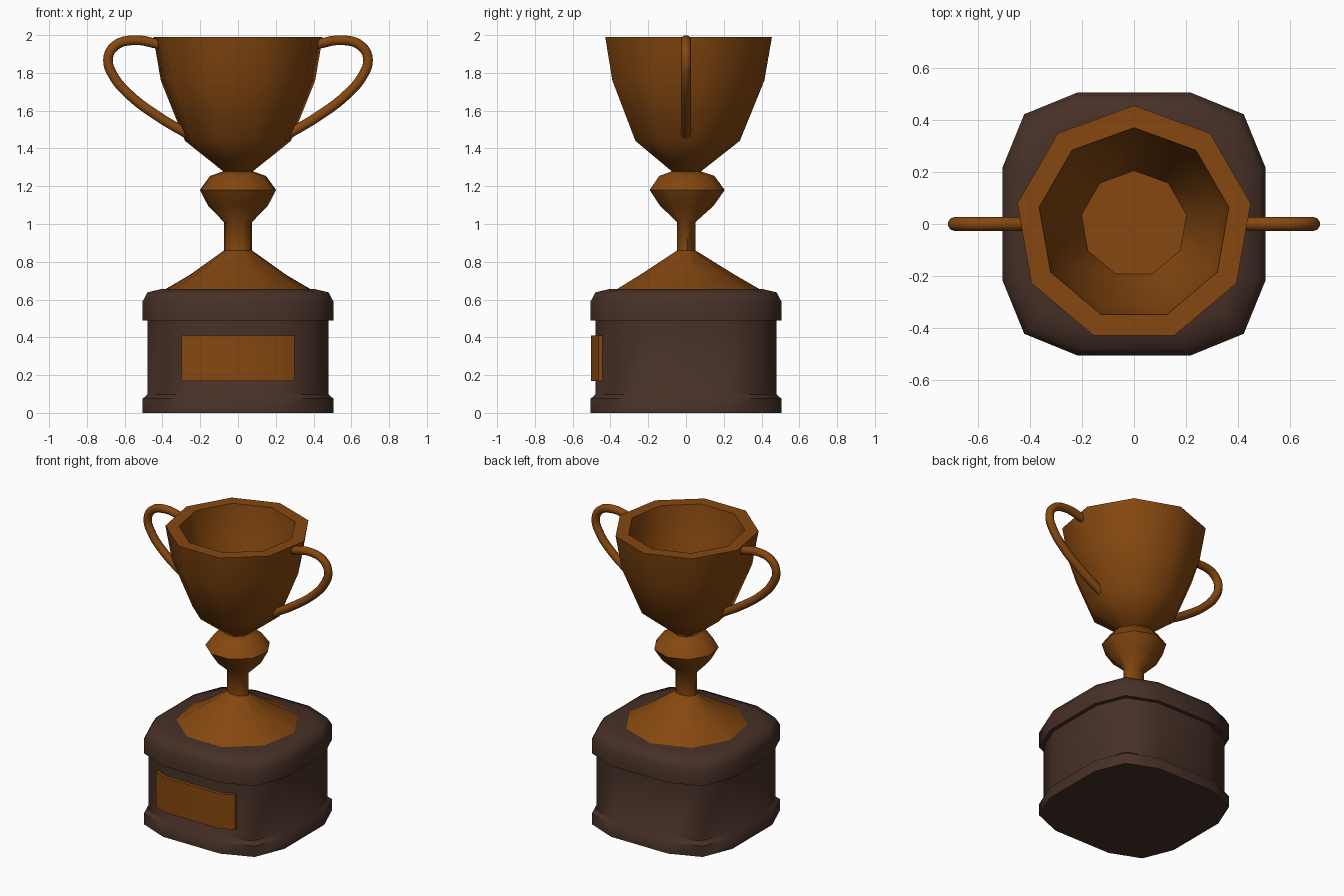
import bpy, bmesh, math

if "Cube" in bpy.data.objects:
    bpy.data.objects.remove(bpy.data.objects["Cube"])


def material(name, rgb):
    m = bpy.data.materials.new(name)
    m.diffuse_color = (*rgb, 1)
    m.use_nodes = True
    m.node_tree.nodes["Principled BSDF"].inputs["Base Color"].default_value = m.diffuse_color
    return m


bronze = material("bronze", (0.235, 0.064, 0.005))
wood = material("dark wood", (0.062, 0.030, 0.020))


def add_object(name, mesh, mat, angle=50):
    mesh.materials.clear()
    mesh.materials.append(mat)
    mesh.shade_smooth()
    mesh.set_sharp_from_angle(angle=math.radians(angle))
    ob = bpy.data.objects.new(name, mesh)
    bpy.context.collection.objects.link(ob)
    return ob


def stack(name, rings, mat, angle=50):
    """Join rings of 3D points with quads and cap both ends."""
    bm = bmesh.new()
    loops = [[bm.verts.new(p) for p in ring] for ring in rings]
    n = len(loops[0])
    for a, b in zip(loops, loops[1:]):
        for i in range(n):
            j = (i + 1) % n
            bm.faces.new((a[i], a[j], b[j], b[i]))
    bm.faces.new(loops[0][::-1])
    bm.faces.new(loops[-1])
    bmesh.ops.recalc_face_normals(bm, faces=bm.faces)
    mesh = bpy.data.meshes.new(name)
    bm.to_mesh(mesh)
    bm.free()
    return add_object(name, mesh, mat, angle)


def nonagon(rx, z, ry=None):
    ry = rx if ry is None else ry
    angles = [math.radians(90 + 40 * k) for k in range(9)]
    return [(rx * math.cos(a), ry * math.sin(a), z) for a in angles]


def round_square(h, z):
    """Twelve-sided rounded square of half width h."""
    quarter = [(1, -0.43), (1, 0.43), (0.835, 0.835)]
    pts = []
    for k in range(4):
        c, s = round(math.cos(k * math.pi / 2)), round(math.sin(k * math.pi / 2))
        pts += [(h * (x * c - y * s), h * (x * s + y * c), z) for x, y in quarter]
    return pts


# wooden pedestal with bottom moulding and overhanging top
stack("pedestal", [round_square(h, z) for h, z in (
    (0.505, 0), (0.505, 0.075), (0.48, 0.097), (0.48, 0.488), (0.505, 0.488),
    (0.505, 0.59), (0.48, 0.638), (0.40, 0.657))], wood)

# plaque wrapped around the front of the pedestal
outline = [(-0.3, -0.435), (-0.3, -0.462), (-0.21, -0.504), (0.21, -0.504),
           (0.3, -0.462), (0.3, -0.435)]
stack("plaque", [[(x, y, z) for x, y in outline] for z in (0.17, 0.41)], bronze, 40)

# foot, slightly flattened stem and knob
stack("foot_stem_and_knob", [nonagon(*r) for r in (
    (0.39, 0.655), (0.26, 0.73), (0.075, 0.86, 0.05), (0.075, 1.01, 0.05),
    (0.16, 1.095, 0.145), (0.205, 1.18), (0.15, 1.255), (0.075, 1.28))], bronze)

# hollow cup
stack("cup", [nonagon(r, z) for r, z in (
    (0.075, 1.275), (0.285, 1.44), (0.415, 1.76), (0.455, 1.99),
    (0.37, 1.99), (0.335, 1.76), (0.205, 1.44))], bronze)

# pair of looped handles
path = [(0.41, 1.95), (0.557, 1.973), (0.655, 1.94), (0.688, 1.87),
        (0.66, 1.785), (0.578, 1.687), (0.424, 1.57), (0.265, 1.475)]
for side, label in ((1, "right"), (-1, "left")):
    cu = bpy.data.curves.new("handle_path", "CURVE")
    cu.dimensions = "3D"
    cu.bevel_depth = 0.027
    cu.bevel_resolution = 3
    cu.use_fill_caps = True
    sp = cu.splines.new("BEZIER")
    sp.resolution_u = 5
    sp.bezier_points.add(len(path) - 1)
    for bp, (x, z) in zip(sp.bezier_points, path):
        bp.co = (side * x, 0, z)
        bp.handle_left_type = bp.handle_right_type = "AUTO"
    tmp = bpy.data.objects.new("handle_path", cu)
    bpy.context.collection.objects.link(tmp)
    bpy.context.view_layer.update()
    deps = bpy.context.evaluated_depsgraph_get()
    mesh = bpy.data.meshes.new_from_object(tmp.evaluated_get(deps))
    bpy.data.objects.remove(tmp)
    add_object(label + "_handle", mesh, bronze)
